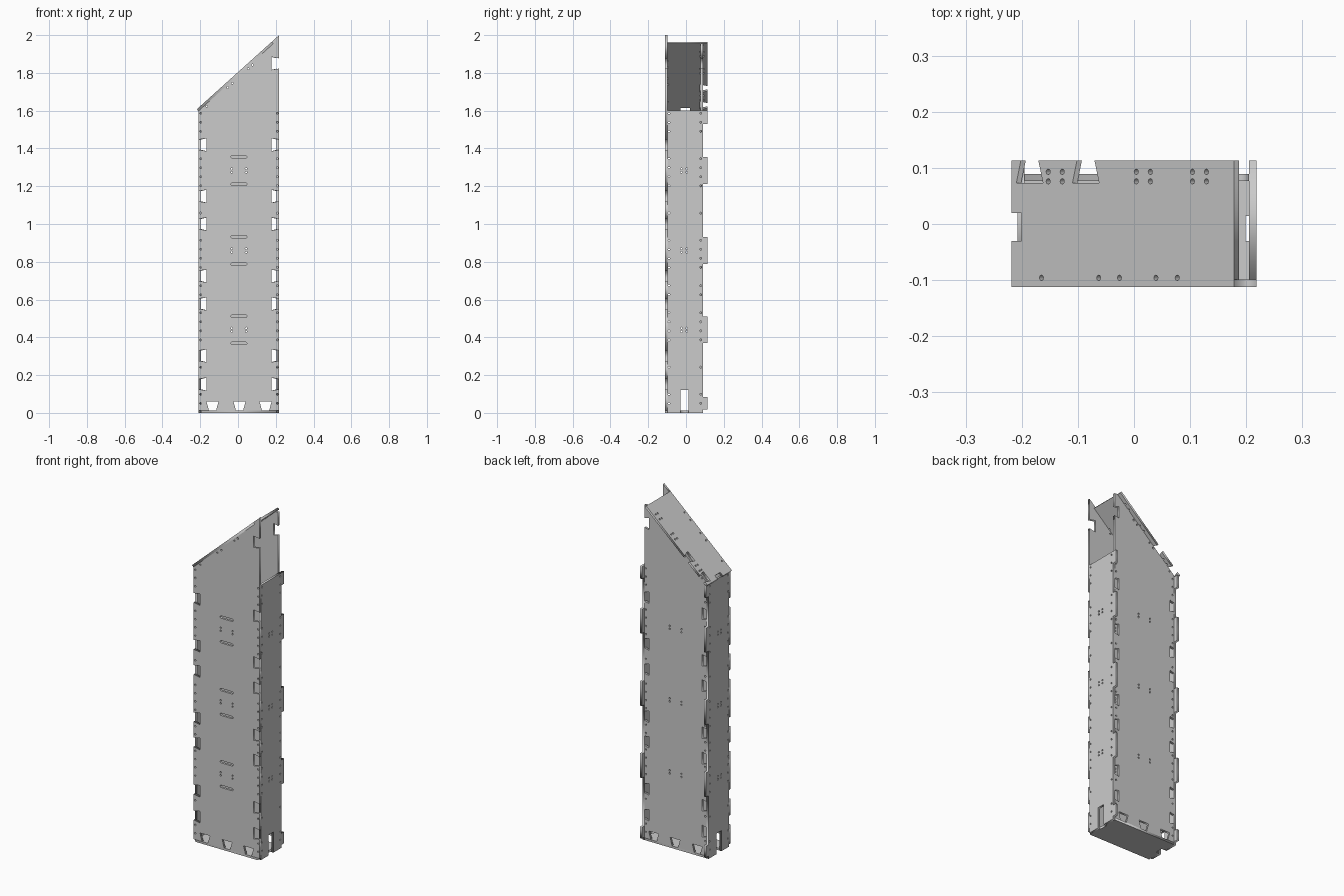
import bpy, math
from mathutils import Matrix, Vector

if "Cube" in bpy.data.objects:
    bpy.data.objects.remove(bpy.data.objects["Cube"])

T = 0.013                      # sheet thickness
ANG = math.atan(0.9)           # roof pitch
C, S = math.cos(ANG), math.sin(ANG)


def top(x):
    return 2.0 + 0.9 * (x - 0.218)


def under(x):
    return top(x) - T / C


def edge(a, b, cuts=()):
    """Edge a->b (counter-clockwise) with cuts (distance, half mouth, half root, depth); depth < 0 is a tab."""
    a, b = Vector(a), Vector(b)
    d = (b - a).normalized()
    n = Vector((-d.y, d.x))
    pts = [a]
    for s, m, r, dep in sorted(cuts):
        pts += [a + d * (s - m), a + d * (s - r) + n * dep,
                a + d * (s + r) + n * dep, a + d * (s + m)]
    return pts


def circle(x, y, r=0.005):
    return [(x + r * math.cos(k * math.pi / 4), y + r * math.sin(k * math.pi / 4)) for k in range(8)]


def slot(x, y, half, r):
    arc = [k * math.pi / 6 - math.pi / 2 for k in range(7)]
    return ([(x + half + r * math.cos(a), y + r * math.sin(a)) for a in arc] +
            [(x - half - r * math.cos(a), y - r * math.sin(a)) for a in arc])


def sheet(name, outline, holes, origin, ax, ay, az):
    """Flat sheet cut from an outline with holes, placed by its axes."""
    cu = bpy.data.curves.new(name, 'CURVE')
    cu.dimensions = '2D'
    cu.fill_mode = 'BOTH'
    cu.extrude = T / 2
    for loop in [outline] + holes:
        sp = cu.splines.new('POLY')
        sp.points.add(len(loop) - 1)
        for p, q in zip(sp.points, loop):
            p.co = (q[0], q[1], 0, 1)
        sp.use_cyclic_u = True
    ob = bpy.data.objects.new(name, cu)
    bpy.context.collection.objects.link(ob)
    m = Matrix((ax, ay, az)).transposed().to_4x4()
    m.translation = origin
    ob.matrix_world = m
    bpy.ops.object.select_all(action='DESELECT')
    ob.select_set(True)
    bpy.context.view_layer.objects.active = ob
    bpy.ops.object.convert(target='MESH')


# Shared positions
NOTCH_Z = [0.152, 0.303, 0.578, 0.725, 1.0, 1.147, 1.42]
BRACE_Z = [0.44, 0.86, 1.283]
EDGE_Z = [z for z in [0.05 + 0.048 * k for k in range(33)] if all(abs(z - n) > 0.045 for n in NOTCH_Z)]
X0, X1 = -0.208, 0.218
ZB = T


def brace_holes(cx, dx):
    return [circle(cx + sx * dx, z + dz) for z in BRACE_Z for sx in (-1, 1) for dz in (-0.009, 0.009)]


def wide_panel(name, xl, xr, depth, crown, extra, y):
    h = [(x - xl, 0.019, 0.032, 0.047) for x in (-0.135, 0.008, 0.146)]
    pts = edge((xl, ZB), (xr, ZB), h)
    ztop = crown[0][1]
    pts += edge((xr, ZB), (xr, ztop), [(z - ZB, 0.027, 0.034, depth) for z in NOTCH_Z + [1.85]])
    pts += crown
    zl = under(xl)
    pts += edge((xl, zl), (xl, ZB), [(zl - z, 0.027, 0.034, depth) for z in NOTCH_Z])
    holes = brace_holes(0.005, 0.038) + extra
    holes += [circle(x, under(x) - 0.014) for x in (-0.165, -0.055, -0.03, 0.055, 0.077)]
    sheet(name, pts, holes, (0, y, 0), (1, 0, 0), (0, 0, 1), (0, -1, 0))


# Front panel: covers the side edges, tip rises past the roof
tip = [(X1, 2.0), (0.178, top(0.178)), (0.178 + T * S, top(0.178) - T * C)]
slots = [slot(0.005, z + d, 0.035, 0.007) for z in BRACE_Z for d in (-0.072, 0.072)]
rims = [circle(x, z) for z in EDGE_Z for x in (-0.198, 0.208)]
wide_panel("front_panel", X0, X1, 0.041, tip, slots + rims, -0.1055)

# Back panel: sits between the sides
cap = [(0.205, 1.955), (0.1866, 1.955)]
rims = [circle(x, z) for z in EDGE_Z for x in (-0.186, 0.196)]
wide_panel("back_panel", X0 + T, X1 - T, 0.028, cap, rims, 0.083)

# Side panels with rear tabs and foot slot
for name, x in (("left_side", X0 + T / 2), ("right_side", X1 - T / 2)):
    ya, yb, zt = -0.099, 0.0895, 1.602
    pts = edge((ya, 0.0), (yb, 0.0), [(-0.008 - ya, 0.022, 0.022, 0.12)])
    tabs = [(0.05, 0.033, 0.033, -0.0235)] + [(z, 0.071, 0.071, -0.0235) for z in BRACE_Z]
    pts += edge((yb, 0.0), (yb, 1.53), tabs)
    pts += [(yb, 1.53), (0.113, 1.53), (0.113, zt), (ya, zt)]
    holes = brace_holes(-0.01, 0.014)
    holes += [circle(y, z) for z in EDGE_Z for y in (-0.09, 0.078)]
    sheet(name, pts, holes, (x, 0, 0), (0, 1, 0), (0, 0, 1), (1, 0, 0))

# Floor plate
pts = edge((X0 + T, -0.111), (X1 - T, -0.111))
pts += edge((X1 - T, -0.111), (X1 - T, 0.0895), [(0.103, 0.022, 0.022, 0.006)])
pts += edge((X1 - T, 0.0895), (X0 + T, 0.0895))
pts += edge((X0 + T, 0.0895), (X0 + T, -0.111), [(0.0975, 0.022, 0.022, 0.02)])
sheet("floor_plate", pts, [], (0, 0, T / 2), (1, 0, 0), (0, 1, 0), (0, 0, 1))

# Sloping roof panel
L, ya, yb = (0.178 + 0.218) / C, -0.112, 0.113


def along(x):
    return (x + 0.218) / C


pts = [Vector((0, ya))] + edge((L, ya), (L, yb))
pts += edge((L, yb), (0, yb), [(L - along(x), 0.021, 0.032, 0.04) for x in (-0.186, -0.086)])
pts += edge((0, yb), (0, ya), [(yb + 0.005, 0.025, 0.025, 0.024)])
holes = [circle(along(x), y) for y in (0.076, 0.093) for x in (-0.153, -0.128, 0.004, 0.029, 0.104, 0.129)]
holes += [circle(along(x), -0.096) for x in (-0.165, -0.063, -0.026, 0.039, 0.077)]
o = Vector((-0.218, 0, top(-0.218))) - Vector((-S, 0, C)) * (T / 2)
sheet("roof_panel", pts, holes, o, (C, 0, S), (0, 1, 0), (-S, 0, C))
